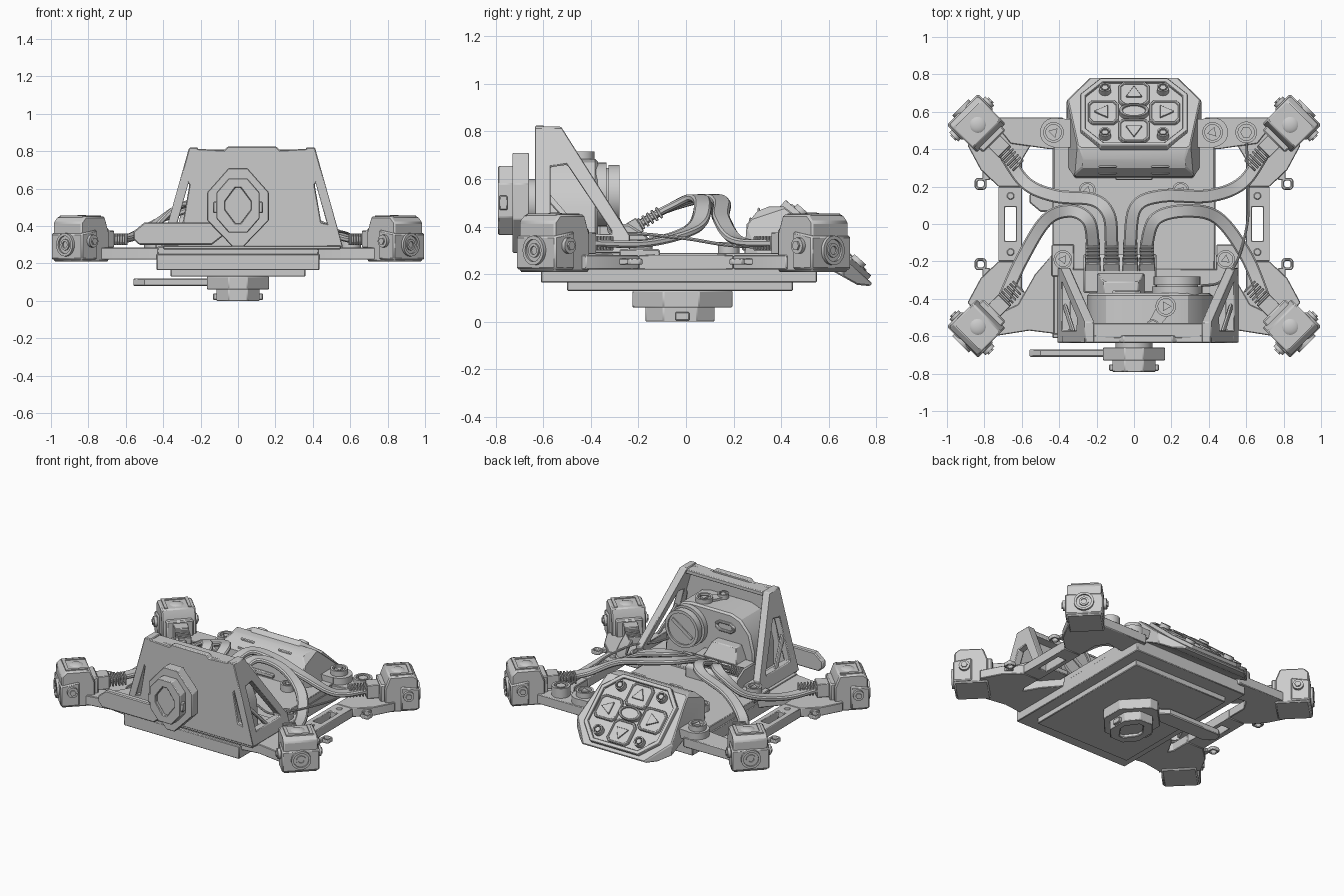
import bpy, bmesh, math
from mathutils import Matrix, Vector
I, T = Matrix.Identity(4), Matrix.Translation
YZ = Matrix(((0, 0, 1, 0), (1, 0, 0, 0), (0, 1, 0, 0), (0, 0, 0, 1)))    # profile (y,z), extruded along x
XZ = Matrix(((1, 0, 0, 0), (0, 0, -1, 0), (0, 1, 0, 0), (0, 0, 0, 1)))   # profile (x,z), extruded along -y
bm = bmesh.new()   # the part being built

def finish(name, bevel=0.0):
    global bm
    bmesh.ops.recalc_face_normals(bm, faces=bm.faces)
    me = bpy.data.meshes.new(name)
    bm.to_mesh(me)
    bm.free()
    bm = bmesh.new()
    ob = bpy.data.objects.new(name, me)
    bpy.context.collection.objects.link(ob)
    if bevel:
        m = ob.modifiers.new("Bevel", 'BEVEL')
        m.width, m.segments, m.limit_method, m.angle_limit = bevel, 1, 'ANGLE', math.radians(40)

def loft(loops, closed=False):
    rows = [[bm.verts.new(p) for p in l] for l in loops]
    for r0, r1 in zip(rows, rows[1:] + (rows[:1] if closed else [])):
        for i in range(len(r0)):
            bm.faces.new((r0[i - 1], r0[i], r1[i], r1[i - 1]))
    if not closed:
        bm.faces.new(rows[0])
        bm.faces.new(rows[-1])
    return sum(rows, [])

def prism(pts, a, b, M=I):
    return loft([[M @ Vector((x, y, z)) for x, y in pts] for z in (a, b)])

def ring(outer, inner, a, b, M=I):
    return loft([[M @ Vector((x, y, z)) for x, y in p] for p, z in ((outer, a), (outer, b), (inner, b), (inner, a))], True)

def box(x0, x1, y0, y1, z0, z1, M=I):
    return prism([(x0, y0), (x1, y0), (x1, y1), (x0, y1)], z0, z1, M)

def circle(r, n, c=(0, 0), ph=0.0, sy=1.0):
    return [(c[0] + r * math.cos(ph + math.tau * i / n), c[1] + sy * r * math.sin(ph + math.tau * i / n)) for i in range(n)]

def octo(w, h, cx, cy, c=(0, 0)):
    q = [(w, cy), (cx, h), (-cx, h), (-w, cy), (-w, -cy), (-cx, -h), (cx, -h), (w, -cy)]
    return [(c[0] + x, c[1] + y) for x, y in q]

def bolt(r, M, sides=3):
    prism(circle(r, 24), -0.04, 0.01, M)
    ring(circle(r, 24), circle(r * 0.75, 24), 0.0, 0.03, M)
    prism(circle(r * 0.55, sides), 0.0, 0.028, M)

def sweep(pts, prof, steps=8):
    # smooth path through pts carrying a flat-lying profile
    P = [Vector(p) for p in pts]
    P = [2 * P[0] - P[1]] + P + [2 * P[-1] - P[-2]]
    path, rows = [], []
    for a, b, c, d in zip(P, P[1:], P[2:], P[3:]):
        for t in (s / steps for s in range(steps)):
            path.append(0.5 * (2 * b + (c - a) * t + (2 * a - 5 * b + 4 * c - d) * t * t + (3 * b - a - 3 * c + d) * t ** 3))
    path.append(P[-2])
    for i, p in enumerate(path):
        t = (path[min(i + 1, len(path) - 1)] - path[max(i - 1, 0)]).normalized()
        side = Vector((t.y, -t.x, 0)).normalized()
        rows.append([p + side * u + side.cross(t) * v for u, v in prof])
    loft(rows)

# stacked base plates and deck
box(-0.435, 0.435, -0.61, 0.55, 0.165, 0.25)
box(-0.36, 0.36, -0.50, 0.45, 0.13, 0.17)
box(-0.43, 0.43, -0.59, 0.54, 0.245, 0.29)
finish("base_plates", 0.004)

# side frame: slotted struts, corner arms, clips and crossbars
for sx in (-1, 1):
    D = Matrix.Diagonal((sx, 1, 1, 1))
    ring([(0.60, -0.2), (0.725, -0.2), (0.725, 0.2), (0.60, 0.2)], [(0.63, -0.09), (0.69, -0.09), (0.69, 0.09), (0.63, 0.09)], 0.22, 0.28, D)
    for sy in (-1, 1):
        E = Matrix.Diagonal((sx, sy, 1, 1))
        prism([(0.60, 0.2), (0.725, 0.2), (0.82, 0.29), (0.89, 0.42), (0.76, 0.58), (0.54, 0.44), (0.60, 0.34)], 0.22, 0.28, E)
        prism(circle(0.02, 12, (0.66, 0.15)), 0.27, 0.285, E)
        ring(octo(0.032, 0.032, 0.02, 0.02, (0.82, 0.215)), octo(0.018, 0.018, 0.01, 0.01, (0.82, 0.215)), 0.24, 0.265, E)
        box(0.77, 0.81, 0.235, 0.3, 0.24, 0.265, E)
    prism([(0.77, 0.57), (0.38, 0.57), (0.33, 0.40), (0.45, 0.40), (0.66, 0.43)], 0.22, 0.285, D)
    prism([(0.77, -0.5), (0.75, -0.6), (0.56, -0.57), (0.40, -0.59), (0.40, -0.12), (0.53, -0.27), (0.62, -0.43)], 0.22, 0.285, D)
finish("side_frame", 0.004)

# corner sensor pods, facing diagonally outward
for name, sx, cy in (("front_left", -1, -.55), ("front_right", 1, -.55), ("back_left", -1, .53), ("back_right", 1, .53)):
    M = T((sx * 0.835, cy, 0)) @ Matrix.Rotation(math.atan2(math.copysign(1, cy), sx), 4, 'Z')
    P = M @ XZ
    prism([(-0.10, 0.21), (0.11, 0.21), (0.11, 0.42), (0.08, 0.45), (-0.07, 0.45), (-0.10, 0.37)], -0.108, 0.108, P)
    prism([(0.0, 0.22), (0.117, 0.22), (0.117, 0.36), (0.0, 0.38)], -0.118, 0.118, P)
    box(-0.125, -0.05, -0.085, 0.085, 0.22, 0.39, M)
    finish(name + "_pod", 0.008)
    R = M @ T((0.11, 0, 0.30)) @ YZ
    ring(circle(0.062, 24), circle(0.047, 24), -0.01, 0.022, R)
    prism(circle(0.048, 24), -0.01, 0.012, R)
    ring(circle(0.03, 16), circle(0.018, 16), 0.01, 0.02, R)
    for s in (-1, 1):
        prism(circle(0.034, 16, (0.045, 0.32)), s * 0.10, s * 0.136, P)
        prism(circle(0.02, 6, (0.045, 0.32)), s * 0.13, s * 0.145, P)
        box(-0.06, 0.08, s * 0.065, s * 0.085, 0.44, 0.456, M)
    box(0.06, 0.08, -0.065, 0.065, 0.44, 0.456, M)
    bmesh.ops.create_uvsphere(bm, u_segments=20, v_segments=10, radius=0.052, matrix=M @ T((0, 0, 0.437)) @ Matrix.Diagonal((1, 1, 0.45, 1)))
    finish(name + "_lens_and_bolts")
    box(-0.2, -0.1, -0.045, 0.045, 0.285, 0.375, M)
    for i in range(6):
        box(-0.21 - i * 0.02, -0.199 - i * 0.02, i * 0.001 - 0.045, 0.045 - i * 0.001, 0.30, 0.36, M)
    finish(name + "_strain_relief", 0.003)

# ribbon cables, their plugs and socket, and a thin wire
routes = {
    "front_left": [(-.70, -.41, .33), (-.60, -.19, .33), (-.47, .02, .39), (-.34, .07, .49), (-.245, .02, .52), (-.22, -.10, .465)],
    "back_left": [(-.70, .39, .33), (-.58, .22, .34), (-.42, .15, .43), (-.22, .13, .50), (-.135, .05, .52), (-.12, -.10, .465)],
    "back_right": [(.70, .39, .33), (.58, .22, .34), (.40, .15, .43), (.15, .15, .50), (.01, .09, .52), (-.02, -.10, .465)],
    "front_right": [(.70, -.41, .33), (.60, -.17, .33), (.45, .03, .39), (.28, .07, .49), (.12, .03, .52), (.07, -.10, .465)]}
for name, pts in routes.items():
    sweep(pts + [(pts[-1][0], -0.22, 0.395)], octo(0.036, 0.015, 0.028, 0.007))
    finish(name + "_cable")
    M = T((pts[-1][0], -0.16, 0.43)) @ Matrix.Rotation(0.55, 4, 'X')
    for i in range(5):
        box(-0.038, 0.038, -0.04 + i * 0.022, -0.028 + i * 0.022, -0.026, 0.026, M)
    box(-0.042, 0.042, -0.09, -0.04, -0.033, 0.033, M)
    finish(name + "_plug", 0.003)
prism([(-0.37, 0.28), (-0.16, 0.28), (-0.16, 0.36), (-0.24, 0.41), (-0.37, 0.41)], -0.27, 0.12, YZ)
finish("plug_socket", 0.008)
sweep([(.60, .49, .31), (.61, .2, .32), (.605, 0, .35), (.55, -.2, .37), (.46, -.31, .37), (.36, -.33, .42)], circle(0.007, 8))
finish("thin_wire")

# front bracket: plate, top beam, foot and two windowed gussets
half = [(.48, .29), (.455, .40), (.37, .42), (.335, .62), (.368, .67), (.335, .80), (.32, .815), (.15, .805), (.13, .825)]
C = T((0.075, 0, 0)) @ XZ
prism(half + [(-x, z) for x, z in half[::-1]], 0.595, 0.635, C)
prism([(-.34, .78), (.34, .78), (.325, .81), (-.325, .81)], 0.53, 0.61, C)
box(-0.40, 0.55, -0.63, -0.24, 0.275, 0.305)
box(-0.44, -0.32, -0.28, -0.11, 0.27, 0.305)
box(0.44, 0.56, -0.28, -0.11, 0.27, 0.305)
for s in (-1, 1):
    vs = ring([(-.635, .29), (-.635, .82), (-.525, .82), (-.235, .36), (-.235, .29)], [(-.57, .37), (-.57, .65), (-.50, .66), (-.315, .385), (-.315, .37)], -0.05, 0.0, YZ)
    vs += prism([(-.575, .54), (-.575, .50), (-.45, .36), (-.42, .36)], -0.03, -0.01, YZ)
    for v in vs:
        v.co.x = 0.075 + s * (v.co.x + 0.485 - 0.28 * (v.co.z - 0.29))
finish("front_bracket", 0.005)

# instrument body inside the bracket with dial, wedge, window and link
prism([(-.25, .29), (.42, .29), (.41, .48), (.36, .60), (.29, .67), (.22, .685), (-.08, .685), (-.15, .66), (-.22, .58), (-.25, .46)], 0.37, 0.60, XZ)
finish("instrument_body", 0.012)
K = T((0.23, -0.36, 0.535)) @ XZ @ Matrix.Diagonal((1, 1, -1, 1))
for r, a, b in ((0.135, -0.02, 0.025), (0.112, 0.02, 0.04), (0.125, 0.035, 0.07)):
    prism(circle(r, 32), a, b, K)
ring(circle(0.125, 32), circle(0.105, 32), 0.065, 0.08, K)
box(-0.09, 0.09, -0.012, 0.012, 0.065, 0.078, K @ Matrix.Rotation(0.6, 4, 'Z'))
finish("dial")
for v in box(-0.20, 0.06, -0.38, -0.26, 0.40, 0.50):
    if v.co.z > 0.45:
        v.co.x, v.co.y = -0.07 + (v.co.x + 0.07) * 0.7, min(v.co.y, -0.31)
ring(octo(.075, .035, .045, .015, (-.04, .59)), octo(.055, .02, .035, .008, (-.04, .59)), 0.355, 0.38, XZ)
finish("body_details", 0.005)
bolt(0.055, T((0.17, -0.44, 0.685)))
bolt(0.035, T((0.10, -0.545, 0.685)), 6)
prism([(.20, -.47), (.14, -.41), (.075, -.53), (.125, -.56)], 0.67, 0.70)
finish("top_link")

# keyed hub with side lever, on the front and underneath
flange = [(-.05, .21), (-.165, .08), (-.165, -.07), (-.03, -.21), (.03, -.21), (.165, -.07), (.165, .08), (.05, .21)]
front = Matrix(((1, 0, 0, 0), (0, 0, -1, -0.66), (0, 1, 0, 0.50), (0, 0, 0, 1)))
under = Matrix(((1, 0, 0, 0), (0, -1, 0, -0.015), (0, 0, -1, 0.13), (0, 0, 0, 1)))
for name, M in (("front", front), ("under", under)):
    prism(flange, 0.0, 0.07, M)
    prism(circle(0.1, 24), -0.03, 0.01, M)
    ring(octo(0.115, 0.145, 0.05, 0.07, (0, .01)), octo(0.07, 0.095, 0.015, 0.02, (0, .01)), 0.06, 0.13, M)
    prism(octo(0.075, 0.1, 0.015, 0.02, (0, .01)), 0.06, 0.11, M)
    for s in (-1, 1):
        box(s * 0.09, s * 0.133, -0.03, 0.03, 0.09, 0.125, M)
    finish(name + "_hub", 0.004)
    prism([(-.56, -.13), (-.50, -.08), (-.05, -.08), (-.05, -.13), (-.14, -.20), (-.53, -.20), (-.56, -.17)], 0.01, 0.05, M)
    finish(name + "_lever", 0.006)

# control housing: profile trimmed to an octagonal, tapered shape
prism([(.245, .27), (.255, .41), (.30, .465), (.35, .485), (.41, .485), (.45, .455), (.785, .16), (.77, .15), (.72, .155), (.55, .25)], -0.36, 0.36, YZ)
for s in (-1, 1):
    for co, no in (((.36, 0, .25), (1, 0, .25)), ((.35, .67, 0), (.7, .72, 0)), ((.35, .30, 0), (.8, -.5, 0)), ((.28, .36, .48), (.6, -.2, .75))):
        bmesh.ops.bisect_plane(bm, geom=bm.verts[:] + bm.edges[:] + bm.faces[:], plane_co=(s * co[0], co[1], co[2]), plane_no=(s * no[0], no[1], no[2]), clear_outer=True)
        bmesh.ops.holes_fill(bm, edges=bm.edges[:])
for s in (-1, 1):
    box(s * .09, s * .19, .30, .312, .45, .48)
    box(s * .09, s * .19, .265, .277, .40, .44)
box(-.10, .10, .235, .27, .30, .33)
finish("control_housing", 0.006)

# tilted control panel with four direction buttons around an oval one
F = T((0, 0.585, 0.337)) @ Matrix.Rotation(-math.radians(41.5), 4, 'X')
ring(octo(.285, .24, .18, .13), octo(.26, .215, .165, .115), -0.02, 0.022, F)
prism(octo(.265, .22, .165, .115), -0.02, 0.008, F)
finish("control_panel", 0.003)
for k, (u, v) in enumerate(((.165, 0), (0, .13), (-.165, 0), (0, -.13))):
    B = F @ T((u, v, 0))
    prism(octo(.082, .08, .06, .055), 0.0, 0.02, B)
    ring(octo(.082, .08, .06, .055), octo(.07, .068, .052, .046), 0.015, 0.027, B)
    prism(circle(.05, 3, ph=k * math.pi / 2), 0.015, 0.032, B)
ring(circle(.08, 24, sy=.6), circle(.062, 24, sy=.6), 0.0, 0.04, F)
prism(circle(.064, 24, sy=.6), 0.0, 0.03, F)
finish("direction_buttons", 0.003)

# bolts on the panel, ears and deck
for u, v in ((-.155, -.16), (.155, -.16), (-.155, .16), (.155, .16)):
    bolt(0.033, F @ T((u, v, 0.012)), 6)
for x, y, z, r in ((-.43, .49, .335, .055), (.42, .49, .335, .055), (-.25, .18, .305, .045), (.25, .18, .305, .045), (-.38, -.19, .315, .05), (.49, -.19, .315, .05)):
    bolt(r, T((x, y, z)) @ Matrix.Rotation(x * 3, 4, 'Z'))
bolt(0.058, T((0.60, 0.49, 0.32)), 6)
for s in (-1, 1):
    prism(circle(0.078, 24, (s * .425, .49)), 0.27, 0.33)
    prism([(s * .30, .41), (s * .43, .41), (s * .43, .565), (s * .30, .56)], 0.27, 0.33)
finish("bolts_and_ears")
bpy.ops.object.select_all(action='SELECT')
bpy.context.view_layer.objects.active = bpy.data.objects["base_plates"]
bpy.ops.object.shade_smooth_by_angle(angle=math.radians(28))
